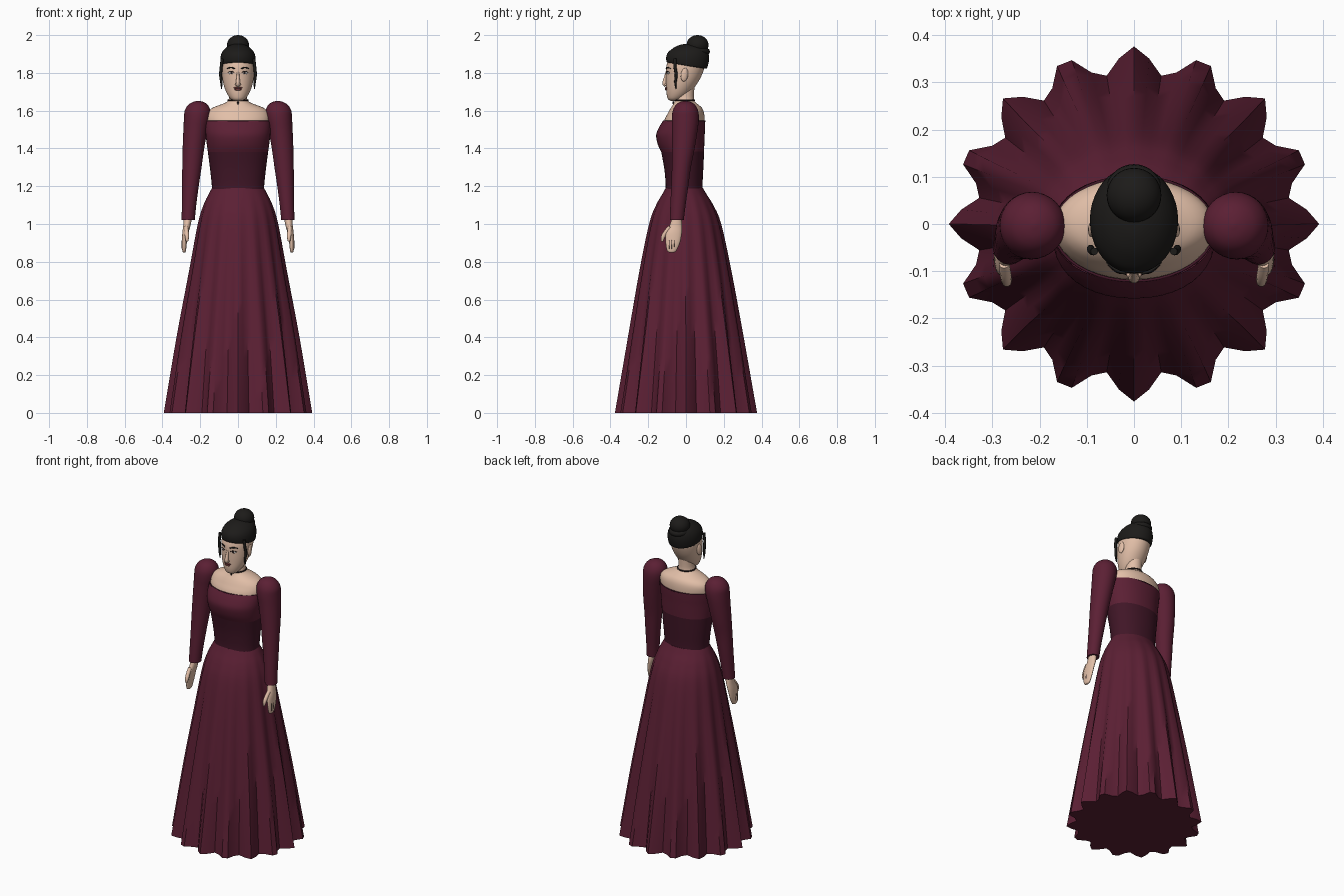
import bpy, bmesh, math
from mathutils import Vector

if "Cube" in bpy.data.objects:
    bpy.data.objects.remove(bpy.data.objects["Cube"])

def mat(name, c):
    m = bpy.data.materials.new(name)
    m.diffuse_color = (*c, 1)
    m.use_nodes = True
    m.node_tree.nodes["Principled BSDF"].inputs["Base Color"].default_value = m.diffuse_color
    return m

DRESS = mat("wine_cloth", (0.105, 0.014, 0.034))
BAND = mat("dark_wine_cloth", (0.052, 0.008, 0.02))
SKIN = mat("skin", (0.76, 0.52, 0.39))
HAIR = mat("hair", (0.012, 0.011, 0.01))
LIPS = mat("lips", (0.2, 0.05, 0.05))
WHITE = mat("eye_white", (0.75, 0.73, 0.7))
DARK = mat("dark_detail", (0.02, 0.012, 0.012))

def finish(bm, name, m, angle=50):
    bmesh.ops.recalc_face_normals(bm, faces=bm.faces)
    me = bpy.data.meshes.new(name)
    bm.to_mesh(me)
    bm.free()
    me.materials.append(m)
    ob = bpy.data.objects.new(name, me)
    bpy.context.collection.objects.link(ob)
    bpy.context.view_layer.objects.active = ob
    bpy.ops.object.select_all(action='DESELECT')
    ob.select_set(True)
    bpy.ops.object.shade_smooth_by_angle(angle=math.radians(angle))
    return ob

def spline(rows, steps):
    out = []
    for i in range(len(rows) - 1):
        p = [Vector(rows[max(0, min(len(rows) - 1, i + k))]) for k in (-1, 0, 1, 2)]
        for s in range(steps):
            t = s / steps
            out.append(p[1] + 0.5 * t * (p[2] - p[0] + t * (2*p[0] - 5*p[1] + 4*p[2] - p[3]
                       + t * (3*p[1] - p[0] - 3*p[2] + p[3]))))
    return out + [Vector(rows[-1])]

def loft(name, rows, m, seg=40, steps=4, power=2.0, pleat=None, top=True, bottom=True, mirror=False):
    """Rows are (z, centre x, half width, front y, back y)."""
    obs = []
    for s in ((1, -1) if mirror else (1,)):
        bm = bmesh.new()
        rings = []
        for z, cx, rx, yf, yb in spline(rows, steps):
            ring = []
            for k in range(seg):
                a = math.tau * k / seg + math.pi / 2
                f = 1 + (pleat(a, z) if pleat else 0)
                c, d = math.cos(a), math.sin(a)
                x = math.copysign(abs(c) ** (2 / power), c) * rx * f
                y = math.copysign(abs(d) ** (2 / power), d) * (yb - yf) / 2 * f
                ring.append(bm.verts.new((s * (cx + x), (yf + yb) / 2 + y, z)))
            rings.append(ring)
        for a, b in zip(rings, rings[1:]):
            for k in range(seg):
                j = (k + 1) % seg
                bm.faces.new((a[k], a[j], b[j], b[k]))
        if bottom:
            bm.faces.new(rings[0])
        if top:
            bm.faces.new(rings[-1])
        side = ("" if not mirror else "_left" if s > 0 else "_right")
        obs.append(finish(bm, name + side, m))
    return obs

def ball(name, loc, size, m, rot=(0, 0, 0), mirror=False, seg=24):
    for s in ((1, -1) if mirror else (1,)):
        bm = bmesh.new()
        bmesh.ops.create_uvsphere(bm, u_segments=seg, v_segments=seg // 2, radius=1)
        ob = finish(bm, name + ("" if not mirror else "_left" if s > 0 else "_right"), m)
        ob.location = (s * loc[0], loc[1], loc[2])
        ob.scale = size
        ob.rotation_euler = (rot[0], s * rot[1], s * rot[2])

def tube(name, pts, r, m, mirror=False, cyclic=False):
    """Points are (x, y, z, radius factor)."""
    for s in ((1, -1) if mirror else (1,)):
        cu = bpy.data.curves.new(name, 'CURVE')
        cu.dimensions = '3D'
        cu.bevel_depth, cu.bevel_resolution, cu.use_fill_caps = r, 3, True
        sp = cu.splines.new('POLY')
        path = pts if cyclic else spline(pts, 4)
        sp.points.add(len(path) - 1)
        sp.use_cyclic_u = cyclic
        for p, q in zip(sp.points, path):
            p.co = (s * q[0], q[1], q[2], 1)
            p.radius = q[3]
        cu.materials.append(m)
        ob = bpy.data.objects.new(name + ("" if not mirror else "_left" if s > 0 else "_right"), cu)
        bpy.context.collection.objects.link(ob)

def ellipse(rx, yf, yb, z, n=40):
    return [(rx * math.cos(math.tau*k/n), (yf+yb)/2 + (yb-yf)/2 * math.sin(math.tau*k/n), z, 1) for k in range(n)]

# Pleated skirt with sixteen folds
def folds(a, z):
    return 0.085 * max(0, 1 - z / 1.18) ** 0.8 * math.cos(16 * a)
loft("skirt", [(0, 0, .362, -.347, .347), (.4, 0, .307, -.29, .288), (.75, 0, .250, -.238, .232),
     (1.0, 0, .209, -.192, .183), (1.1, 0, .181, -.157, .143), (1.16, 0, .154, -.124, .107),
     (1.19, 0, .138, -.108, .090)], DRESS, seg=72, pleat=folds)

# Corset band and bodice
loft("corset_band", [(1.175, 0, .138, -.108, .088), (1.22, 0, .140, -.108, .088), (1.3, 0, .149, -.116, .092),
     (1.385, 0, .160, -.132, .096)], BAND, power=2.15, top=False)
loft("bodice", [(1.38, 0, .159, -.131, .095), (1.42, 0, .165, -.149, .097), (1.47, 0, .171, -.158, .099),
     (1.51, 0, .173, -.144, .101), (1.545, 0, .172, -.122, .102)], DRESS, power=2.15, top=False)
tube("neckline_trim", ellipse(.170, -.121, .101, 1.544), .003, BAND, cyclic=True)

# Shoulders and neck
loft("shoulders_and_neck", [(1.46, 0, .155, -.12, .09), (1.54, 0, .169, -.117, .098), (1.585, 0, .165, -.097, .096),
     (1.612, 0, .140, -.082, .086), (1.63, 0, .098, -.07, .068), (1.645, 0, .062, -.062, .05),
     (1.665, 0, .048, -.056, .042), (1.73, 0, .046, -.05, .045)], SKIN)
tube("choker", ellipse(.052, -.061, .045, 1.655), .004, DARK, cyclic=True)
ball("choker_pendant", (0, -.068, 1.642), (.005, .004, .009), DARK, seg=12)

# Puffed sleeves
loft("sleeve", [(1.02, .264, .035, -.086, -.012), (1.1, .259, .038, -.083, -.002), (1.2, .252, .044, -.078, .012),
     (1.3, .244, .051, -.075, .026), (1.4, .236, .057, -.074, .046), (1.5, .225, .064, -.074, .062),
     (1.56, .217, .069, -.075, .068), (1.6, .214, .068, -.070, .064), (1.63, .212, .052, -.054, .048),
     (1.646, .211, .028, -.032, .026), (1.652, .211, .004, -.006, .002)], DRESS, seg=32, mirror=True)

# Hands and thumbs
loft("hand", [(.85, .285, .006, -.09, -.062), (.86, .285, .010, -.101, -.050), (.9, .284, .013, -.108, -.032),
     (.95, .279, .016, -.107, -.022), (.99, .271, .019, -.088, -.02), (1.03, .266, .022, -.075, -.024)],
     SKIN, seg=20, mirror=True)
tube("thumb", [(.275, -.085, .985, .9), (.272, -.108, .955, 1), (.270, -.122, .93, .9), (.270, -.126, .908, .5)],
     .012, SKIN, mirror=True)
for i in range(3):
    y = -.089 + i * .013
    tube("finger_gap_%d" % i, [(.297, y, .868, .6), (.298, y, .89, 1), (.297, y + .001, .915, .6)], .001, DARK, mirror=True)

# Head
loft("head", [(1.652, 0, .018, -.082, -.045), (1.662, 0, .038, -.096, -.02), (1.69, 0, .058, -.103, .018),
     (1.73, 0, .074, -.105, .05), (1.78, 0, .084, -.106, .08), (1.84, 0, .087, -.103, .1),
     (1.9, 0, .075, -.075, .092), (1.935, 0, .04, -.03, .06)], SKIN)
ball("ear", (.087, -.008, 1.79), (.01, .02, .036), SKIN, rot=(-.15, 0, .2), mirror=True, seg=16)

# Face
tube("nose", [(0, -.099, 1.815, .5), (0, -.108, 1.78, .75), (0, -.114, 1.745, 1.15), (0, -.106, 1.733, .9)], .0105, SKIN)
ball("nostril", (.009, -.107, 1.739), (.007, .008, .006), SKIN, mirror=True, seg=12)
ball("eye", (.036, -.094, 1.800), (.016, .006, .0075), WHITE, rot=(0, 0, .3), mirror=True, seg=16)
ball("iris", (.035, -.098, 1.800), (.0065, .004, .007), DARK, rot=(0, 0, .3), mirror=True, seg=12)
tube("eyelid", [(.019, -.104, 1.801, .6), (.036, -.102, 1.809, 1), (.055, -.087, 1.802, .6)], .0022, DARK, mirror=True)
tube("brow", [(.017, -.104, 1.822, 1), (.037, -.098, 1.829, 1), (.058, -.081, 1.822, .5)], .0036, HAIR, mirror=True)
ball("upper_lip", (0, -.104, 1.721), (.023, .007, .0055), LIPS, seg=16)
ball("lower_lip", (0, -.104, 1.713), (.019, .008, .0065), LIPS, seg=16)

# Hair cap, rising towards the forehead
for cap in loft("hair_cap", [(1.838, 0, .086, -.092, .105), (1.845, 0, .092, -.103, .113), (1.88, 0, .093, -.104, .122),
                (1.91, 0, .084, -.092, .118), (1.935, 0, .062, -.062, .1), (1.95, 0, .032, -.025, .07),
                (1.954, 0, .005, .01, .03)], HAIR):
    for v in cap.data.vertices:
        v.co.z += -.15 * v.co.y * max(0, 1.92 - v.co.z) / .08

# Bun with its wrapped base
tube("bun_wrap", [(p[0], p[1], p[2] + .12 * (.067 - p[1]), 1) for p in ellipse(.043, .024, .11, 1.918)], .017, HAIR, cyclic=True)
ball("bun", (0, .061, 1.948), (.058, .058, .052), HAIR, seg=32)

# Loose face-framing locks
tube("side_lock", [(.084, -.058, 1.875, 1), (.089, -.058, 1.83, 1), (.092, -.052, 1.79, 1), (.088, -.056, 1.75, .8),
     (.087, -.052, 1.715, .3)], .008, HAIR, mirror=True)
